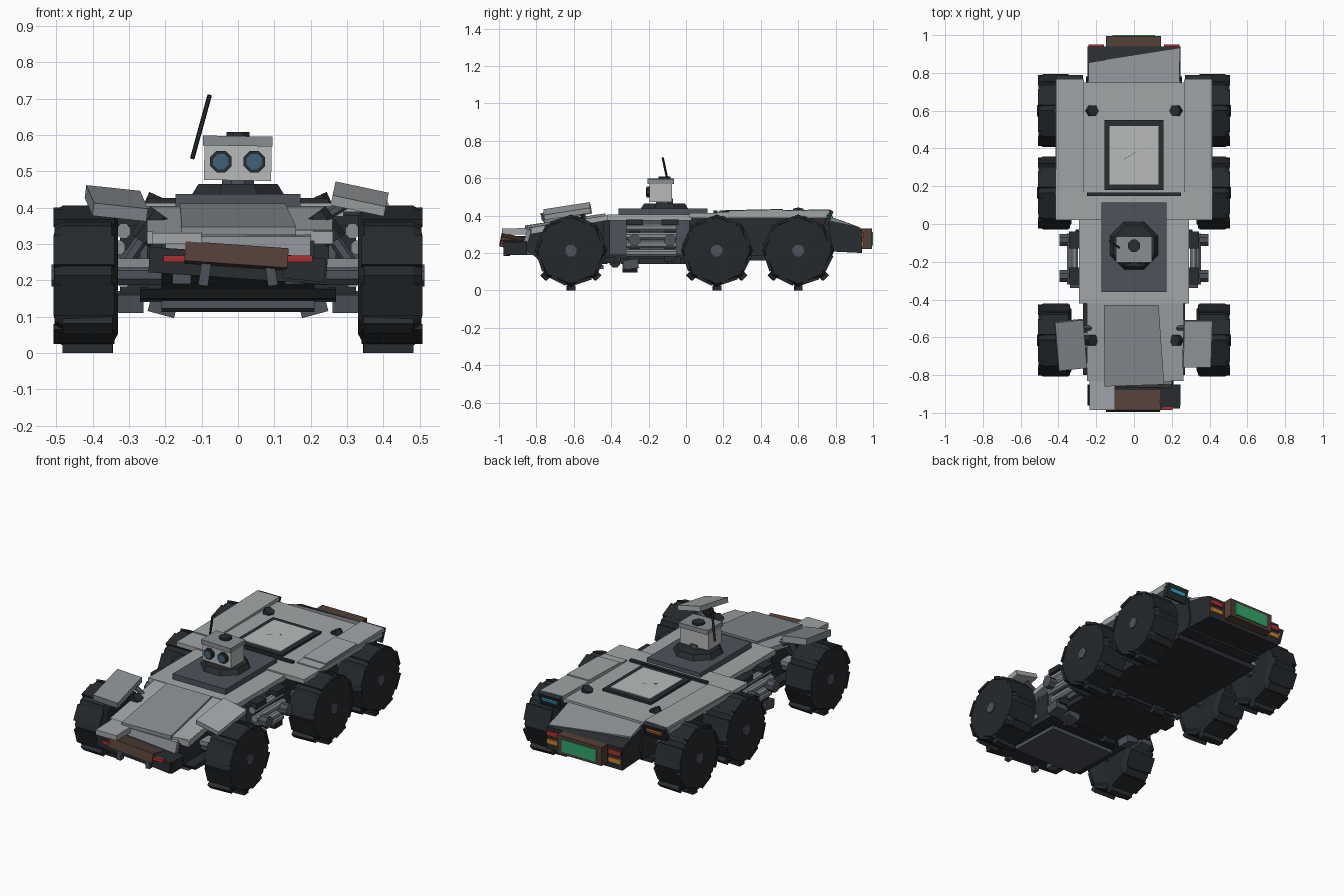
import bpy, bmesh
from math import radians, sin, cos, pi
from mathutils import Vector, Euler

if "Cube" in bpy.data.objects:
    bpy.data.objects.remove(bpy.data.objects["Cube"])


def mat(name, r, g, b):
    m = bpy.data.materials.new(name)
    m.diffuse_color = (r, g, b, 1)
    m.use_nodes = True
    m.node_tree.nodes["Principled BSDF"].inputs["Base Color"].default_value = m.diffuse_color
    return m


PLATE = mat("plate_grey", .36, .38, .39)
PALE = mat("pale_grey", .48, .50, .50)
MID = mat("mid_grey", .25, .27, .29)
STEEL = mat("slate", .075, .085, .105)
DARK = mat("dark", .022, .026, .03)
RUBBER = mat("rubber", .018, .022, .025)
BROWN = mat("brown", .085, .05, .037)
RED = mat("red", .42, .03, .03)
AMBER = mat("amber", .6, .22, .03)
CYAN = mat("cyan", .03, .45, .6)
GREEN = mat("green", .03, .38, .15)
GLASS = mat("lens", .05, .12, .18)


def mesh(name, verts, faces, m):
    bm = bmesh.new()
    vs = [bm.verts.new(v) for v in verts]
    for f in faces:
        bm.faces.new([vs[i] for i in f])
    bmesh.ops.recalc_face_normals(bm, faces=bm.faces)
    me = bpy.data.meshes.new(name)
    bm.to_mesh(me)
    bm.free()
    me.materials.append(m)
    ob = bpy.data.objects.new(name, me)
    bpy.context.collection.objects.link(ob)
    return ob


def loft(name, rings, m):
    """Skin a list of equal-length rings and cap both ends."""
    n = len(rings[0])
    faces = [(k*n+i, k*n+(i+1) % n, (k+1)*n+(i+1) % n, (k+1)*n+i)
             for k in range(len(rings)-1) for i in range(n)]
    faces += [tuple(range(n)), tuple(range((len(rings)-1)*n, len(rings)*n))]
    return mesh(name, [v for r in rings for v in r], faces, m)


def box(name, x, y, z, m, rot=(0, 0, 0)):
    """Box from (min, max) ranges, turned about its centre in degrees."""
    c = Vector(((x[0]+x[1])/2, (y[0]+y[1])/2, (z[0]+z[1])/2))
    h = Vector((abs(x[1]-x[0])/2, abs(y[1]-y[0])/2, abs(z[1]-z[0])/2))
    R = Euler([radians(a) for a in rot]).to_matrix()
    q = [(-1, -1), (1, -1), (1, 1), (-1, 1)]
    return loft(name, [[c + R @ Vector((a*h.x, b*h.y, s*h.z)) for a, b in q] for s in (-1, 1)], m)


def mbox(name, x, y, z, m, rot=(0, 0, 0)):
    """Pair of boxes mirrored across x = 0."""
    box(name + "_right", x, y, z, m, rot)
    box(name + "_left", (-x[1], -x[0]), y, z, m, (rot[0], -rot[1], -rot[2]))


def side(name, prof, x0, x1, m):
    """Side profile of (y, z) points extruded across x."""
    return loft(name, [[(x, y, z) for y, z in prof] for x in (x0, x1)], m)


def rod(name, a, b, r, m, n=8, r2=None):
    a, b = Vector(a), Vector(b)
    q = (b-a).to_track_quat('Z', 'Y')
    ring = lambda p, s: [p + q @ Vector((s*cos(2*pi*(i+.5)/n), s*sin(2*pi*(i+.5)/n), 0)) for i in range(n)]
    return loft(name, [ring(a, r), ring(b, r if r2 is None else r2)], m)


def mrod(name, a, b, r, m, n=8):
    for tag, s in (("_right", 1), ("_left", -1)):
        rod(name+tag, (a[0]*s, a[1], a[2]), (b[0]*s, b[1], b[2]), r, m, n)


# wheels: eight-sided lathed tyre, hub, lower grips, axle and shock
WZ = .213
TYRE = [(.335, .05), (.33, .16), (.348, .193), (.482, .193), (.505, .178), (.507, .05)]
for tag, wy in (("front", -.615), ("middle", .165), ("rear", .6)):
    for s in (1, -1):
        nm = tag + ("_right" if s > 0 else "_left")
        loft(nm + "_wheel", [[(s*x, wy + r*sin(pi*i/4), WZ + r*cos(pi*i/4)) for i in range(8)]
                             for x, r in TYRE], RUBBER)
        rod(nm + "_hub", (s*.48, wy, WZ), (s*.513, wy, WZ), .033, STEEL)
        for k in (3, 4, 5):
            a, r = pi*k/4, (.2 if k == 4 else .194)
            box(nm + "_grip", (s*.345, s*.482), (wy+r*sin(a)-.02, wy+r*sin(a)+.02),
                (WZ+r*cos(a)-.013, WZ+r*cos(a)+.013), DARK, (-45*k, 0, s*3))
        for k in range(8):
            a = pi*(k+.5)/4
            box(nm + "_tread", (s*.34, s*.508), (wy+.174*sin(a)-.045, wy+.174*sin(a)+.045),
                (WZ+.174*cos(a)-.008, WZ+.174*cos(a)+.008), RUBBER, (-45*(k+.5)-4, 0, 0))
        rod(nm + "_axle", (s*.2, wy, .215), (s*.35, wy, .215), .03, STEEL)
        box(nm + "_upper_arm", (s*.2, s*.34), (wy-.04, wy+.04), (.235, .26), MID)
        if tag != "middle":
            top = .43 if tag == "rear" else .385
            rod(nm + "_shock", (s*.27, wy, .31), (s*.215, wy, top), .032, DARK, 6)
            rod(nm + "_shock_low", (s*.33, wy, .22), (s*.26, wy, .32), .018, STEEL, 6)

# hull sections
side("mid_hull", [(-.44, .15), (.04, .15), (.04, .39), (-.44, .39)], -.25, .25, DARK)
side("rear_hull", [(.02, .17), (.76, .2), (.78, .25), (.76, .395), (.02, .395)], -.255, .255, DARK)
side("front_hull", [(-.42, .14), (-.78, .16), (-.86, .22), (-.83, .31), (-.42, .38)], -.21, .21, DARK)
side("front_belly", [(-.38, .145), (-.78, .15), (-.8, .175), (-.38, .18)], -.27, .27, DARK)
box("mid_belly", (-.27, .27), (-.35, .02), (.14, .17), DARK)
box("rear_belly", (-.27, .27), (.05, .7), (.16, .19), DARK)
side("skid_plate", [(-.76, .122), (-.44, .113), (-.44, .135), (-.76, .145)], -.21, .21, STEEL)
for y in (-.38, .035):
    mrod("belly_joint", (.1, y, .15), (.17, y, .15), .03, DARK)
mbox("skid_foot", (.17, .245), (-.34, -.26), (.105, .145), STEEL, (0, -15, 0))

# deck plates
box("mid_deck", (-.29, .29), (-.42, .03), (.375, .405), PLATE)
box("rear_deck", (-.415, .415), (.02, .75), (.388, .413), PLATE)
mbox("rear_fender", (.265, .412), (.17, .765), (.406, .426), PLATE, (1.2, 1, 0))
box("fender_patch", (.265, .41), (.23, .52), (.419, .431), PLATE, (1.2, 1, 0))
mbox("fender_tail", (.27, .41), (.75, .775), (.35, .43), DARK, (-22, 0, 0))
box("cyan_light", (.29, .39), (.772, .784), (.38, .4), CYAN, (-22, 0, 0))
box("amber_light", (-.39, -.29), (.772, .784), (.38, .4), AMBER, (-22, 0, 0))
box("deck_bar", (-.25, .25), (.148, .168), (.41, .426), DARK)
box("hatch_frame", (-.157, .157), (.18, .55), (.41, .426), DARK)
box("hatch_panel", (-.13, .13), (.21, .52), (.42, .431), PALE)
box("hatch_scratch", (-.06, .02), (.362, .364), (.43, .432), STEEL, (0, 0, 32))

# hood with raised panel and one long corner
side("hood", [(-.42, .375), (-.42, .402), (-.83, .335), (-.83, .3)], -.25, .262, PLATE)
loft("hood_panel", [[(-.16, -.43, z), (.13, -.43, z), (.16, -.85, z-.065), (-.155, -.86, z-.065)]
                    for z in (.39, .412)], MID)
side("hood_corner", [(-.8, .335), (-.985, .33), (-.985, .3), (-.8, .3)], -.235, -.1, PLATE)
loft("hood_cheek", [[(.15, -.84, z), (.26, -.82, z), (.26, -.6, z+.035), (.14, -.6, z+.035)]
                    for z in (.31, .338)], PLATE)
side("nose", [(-.82, .24), (-.87, .255), (-.85, .32), (-.82, .33)], -.2, .2, MID)

# front fenders, each bent its own way
box("front_fender_left", (-.41, -.26), (-.77, -.51), (.394, .43), MID, (11, 6, 6))
box("front_fender_right", (.26, .41), (-.76, -.51), (.41, .438), PLATE, (9, 12, 0))
mrod("fender_stay", (.2, -.55, .35), (.31, -.55, .42), .015, STEEL, 6)

# front bumper
box("front_bumper", (-.245, .245), (-.96, -.85), (.205, .275), DARK, (0, 4, 0))
box("front_bumper_plate", (-.147, .137), (-.992, -.86), (.23, .285), BROWN, (-12, 4, 0))
box("front_light_left", (-.205, -.143), (-.97, -.955), (.25, .268), RED)
box("front_light_right", (.133, .205), (-.985, -.97), (.25, .268), RED)
box("bumper_end", (.125, .24), (-.977, -.9), (.2, .265), DARK, (0, 6, 0))
mbox("tow_hook", (.078, .105), (-.975, -.94), (.185, .252), STEEL, (0, -8, 0))
mbox("bumper_arm", (.13, .18), (-.9, -.76), (.19, .24), STEEL)

# tail with screen and lights
side("tail", [(.74, .21), (.94, .2), (.94, .33), (.9, .345), (.74, .38)], -.245, .245, DARK)
loft("tail_deck", [[(-.24, .745, z), (.24, .745, z), (.24, .93, z-.065), (-.24, .855, z-.037)]
                   for z in (.38, .402)], MID)
box("tail_frame", (-.148, .142), (.93, .995), (.222, .33), BROWN)
box("tail_screen", (-.115, .11), (.98, 1.0), (.24, .312), GREEN)
mbox("tail_light_upper", (.16, .24), (.935, .95), (.283, .31), RED)
mbox("tail_light_lower", (.16, .24), (.935, .95), (.235, .262), AMBER)

# side equipment: tube racks between the wheels
for z, x in ((.335, .315), (.29, .33), (.245, .335), (.2, .315)):
    mrod("side_tube", (x, -.32, z), (x, -.05, z), .021, MID)
for y in (-.275, -.085):
    mbox("rack_post", (.25, .325), (y-.03, y+.03), (.155, .375), DARK)
    mrod("rack_clamp", (.3, y, .27), (.395, y, .27), .034, STEEL)
    mbox("rack_cap", (.27, .345), (y-.045, y+.045), (.35, .38), DARK)
mbox("rack_side_panel", (.245, .27), (-.41, .02), (.19, .38), STEEL)
mbox("step_block", (.26, .34), (-.335, -.255), (.115, .165), STEEL, (8, 0, 0))
mbox("rear_step", (.25, .31), (-.1, -.03), (.14, .18), DARK)

# turret base and sensor head
box("turret_platform", (-.172, .172), (-.36, .115), (.4, .437), STEEL)
rod("turret_ring", (0, -.115, .435), (0, -.115, .465), .138, DARK, 8, .118)
rod("neck", (0, -.115, .46), (0, -.115, .49), .048, STEEL)
box("head", (-.093, .092), (-.195, -.075), (.475, .575), PALE, (0, 1, 0))
box("head_cap", (-.096, .095), (-.205, -.065), (.57, .597), MID, (0, 1, 0))
rod("head_knob", (0, -.115, .59), (0, -.115, .609), .035, DARK)
for x in (-.047, .045):
    rod("eye_rim", (x, -.18, .527), (x, -.211, .527), .032, DARK)
    rod("eye_lens", (x, -.2, .527), (x, -.215, .527), .023, GLASS)
rod("antenna", (-.126, -.088, .535), (-.078, -.125, .71), .0065, DARK, 5)
